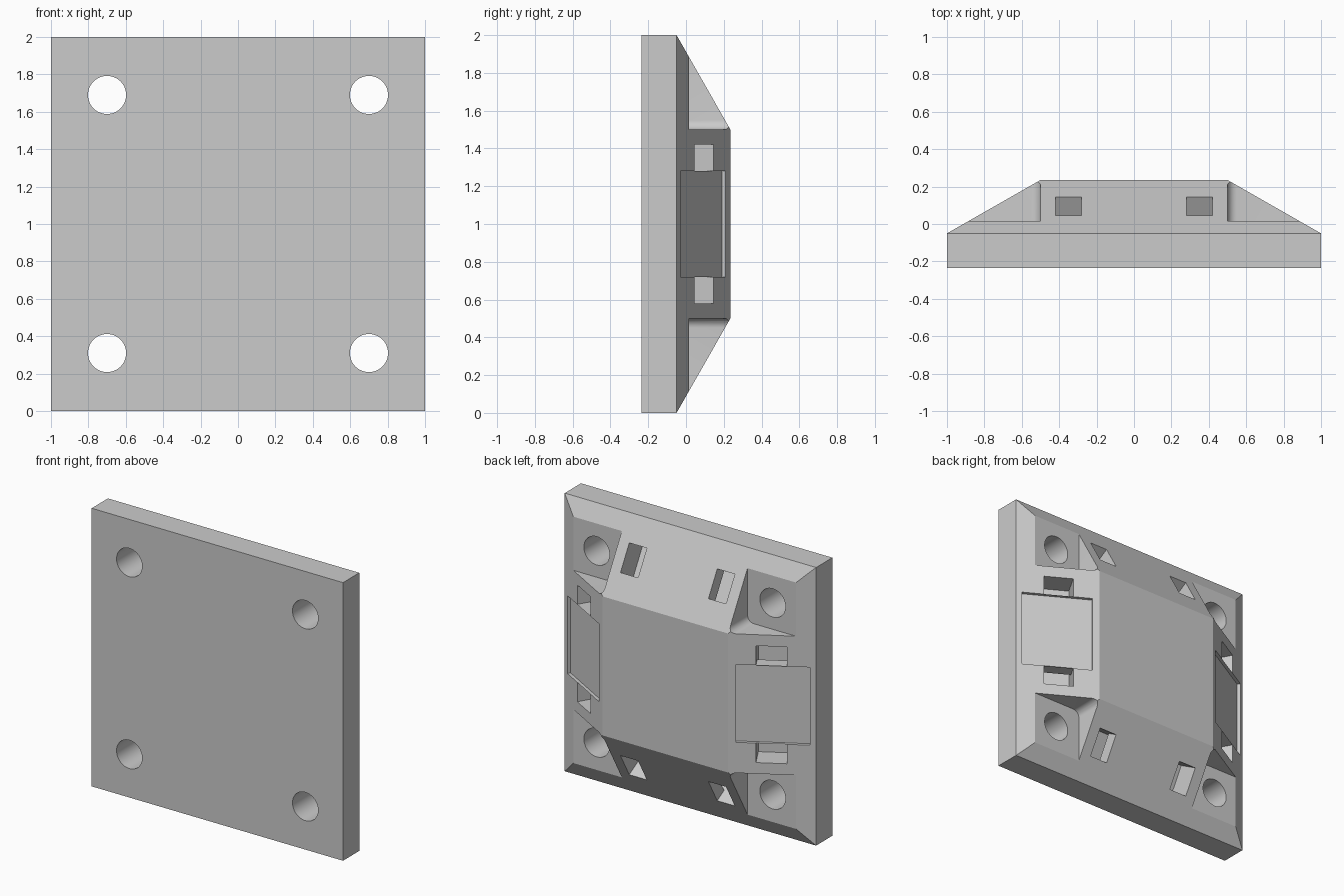
import bpy, bmesh, math
from mathutils import Matrix, Vector

if "Cube" in bpy.data.objects:
    bpy.data.objects.remove(bpy.data.objects["Cube"], do_unlink=True)

BACK, RIM, CROWN, POCKET = -0.235, -0.05, 0.235, 0.015
INNER = 0.5
X, Y, Z = Vector((1, 0, 0)), Vector((0, 1, 0)), Vector((0, 0, 1))

grey = bpy.data.materials.new("plain_grey")
grey.use_nodes = True
tone = (0.6, 0.6, 0.6, 1)
grey.diffuse_color = tone
grey.node_tree.nodes["Principled BSDF"].inputs["Base Color"].default_value = tone


def add_object(name, bm):
    bmesh.ops.recalc_face_normals(bm, faces=bm.faces)
    mesh = bpy.data.meshes.new(name)
    bm.to_mesh(mesh)
    bm.free()
    mesh.materials.append(grey)
    obj = bpy.data.objects.new(name, mesh)
    bpy.context.collection.objects.link(obj)
    return obj


def loft(name, rings):
    """Closed solid through rings with equal point counts."""
    bm = bmesh.new()
    loops = [[bm.verts.new(p) for p in ring] for ring in rings]
    for low, high in zip(loops, loops[1:]):
        for i in range(len(low)):
            j = (i + 1) % len(low)
            bm.faces.new((low[i], low[j], high[j], high[i]))
    bm.faces.new(loops[0])
    bm.faces.new(loops[-1])
    return add_object(name, bm)


def prism(name, outline, start, end, origin, a, b, c, turn=0):
    """Extrude an outline in the a-b plane along c, turned about the plate centre."""
    spin = Matrix.Rotation(turn, 3, Y)
    rings = [[spin @ (origin + a * p + b * q + c * r) + Z for p, q in outline]
             for r in (start, end)]
    return loft(name, rings)


def square(half, y):
    return [(sx * half, y, 1 + sz * half)
            for sx, sz in ((-1, -1), (1, -1), (1, 1), (-1, 1))]


# Square base with a sloped crown
plate = loft("mounting_plate", [square(1, BACK), square(1, RIM), square(INNER, CROWN)])

# Frame lying on one sloped side: down the slope, and out of it
down = Vector((1 - INNER, RIM - CROWN, 0)).normalized()
out = Vector((-down.y, down.x, 0))
edge = Vector((INNER, CROWN, 0))

# Outlines of the cutters
r = 0.05
fillet = [(INNER + r - r * math.cos(t), INNER + r - r * math.sin(t))
          for t in (math.radians(11.25 * i) for i in range(9))]
pocket = fillet + [(1.2, INNER), (1.2, 1.2), (INNER, 1.2)]
channel = [(-.42, .05), (-.28, .05), (-.28, -.09), (.28, -.09),
           (.28, .05), (.42, .05), (.42, -.17), (-.42, -.17)]
recess = [(-.28, .05), (.28, .05), (.28, -.023), (-.28, -.023)]
circle = [(0.102 * math.cos(math.tau * i / 48), 0.102 * math.sin(math.tau * i / 48))
          for i in range(48)]

# Corner pockets, strap channels and shallow panel recesses on all four sides
cutters = []
for k in range(4):
    turn = k * math.pi / 2
    cutters += [
        prism("pocket_cutter", pocket, POCKET, 0.5, Vector(), X, Z, Y, turn),
        prism("channel_cutter", channel, .182, .384, edge, Z, out, down, turn),
        prism("recess_cutter", recess, .05, .535, edge, Z, out, down, turn),
    ]

# Screw holes
for sx in (-1, 1):
    for sz in (-1, 1):
        centre = Vector((sx * 0.7, 0, sz * 0.69))
        cutters.append(prism("hole_cutter", circle, -0.5, 0.5, centre, X, Z, Y))

for cutter in cutters:
    cutter.hide_render = True
    mod = plate.modifiers.new("cut", 'BOOLEAN')
    mod.operation, mod.solver, mod.object = 'DIFFERENCE', 'EXACT', cutter

# Apply the cuts and discard the cutters
graph = bpy.context.evaluated_depsgraph_get()
result = bpy.data.meshes.new_from_object(plate.evaluated_get(graph))
plate.modifiers.clear()
plate.data = result
for cutter in cutters:
    bpy.data.objects.remove(cutter, do_unlink=True)

bpy.ops.object.select_all(action='DESELECT')
bpy.context.view_layer.objects.active = plate
plate.select_set(True)
bpy.ops.object.shade_smooth_by_angle(angle=math.radians(25))
